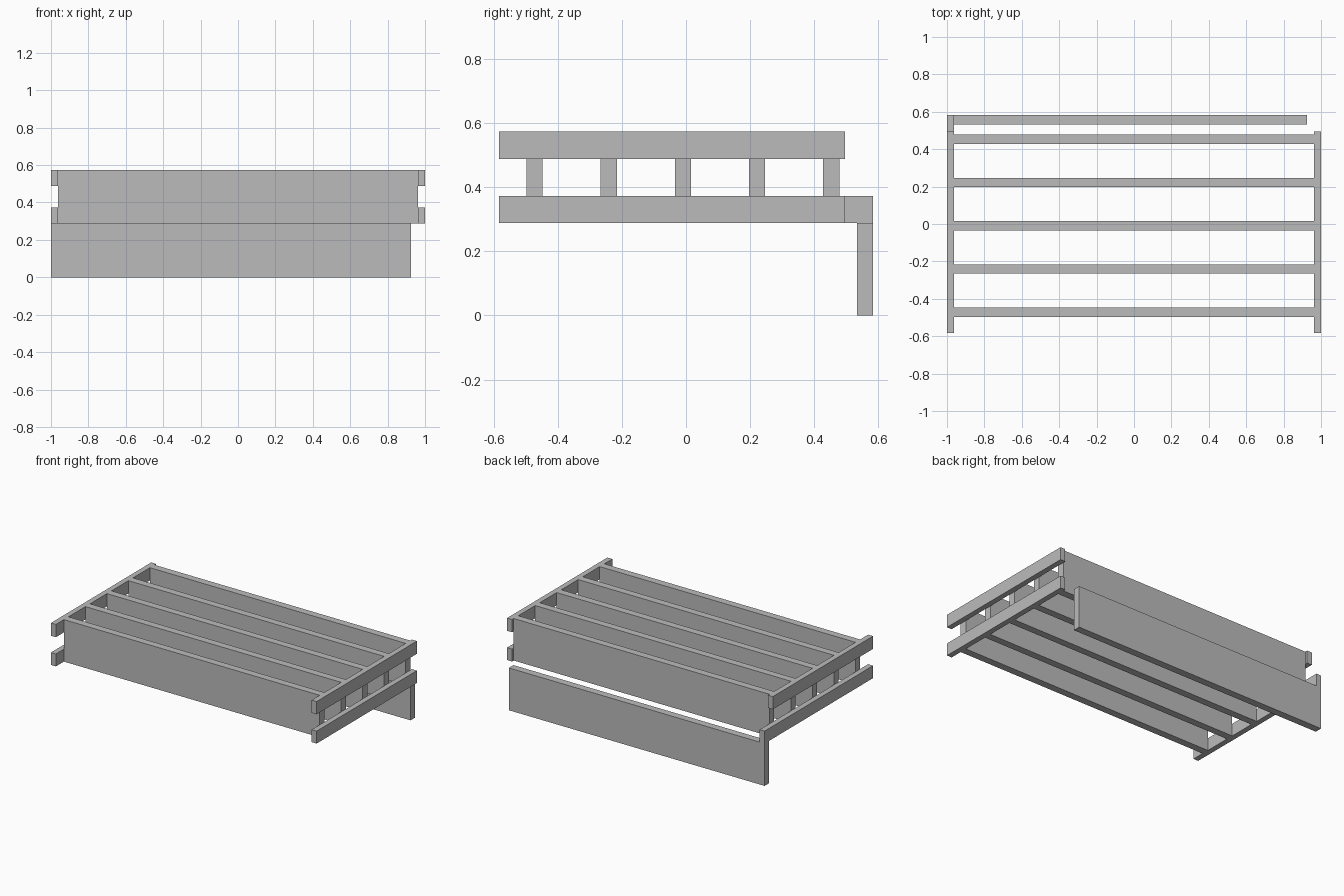
import bpy
import bmesh

if "Cube" in bpy.data.objects:
    bpy.data.objects.remove(bpy.data.objects["Cube"], do_unlink=True)

# Single plain grey
grey = bpy.data.materials.new("plain_grey")
grey.use_nodes = True
colour = (0.5, 0.5, 0.5, 1.0)
grey.diffuse_color = colour
grey.node_tree.nodes["Principled BSDF"].inputs["Base Color"].default_value = colour


def box(name, x, y, z):
    """Flat-faced beam spanning the given (low, high) range on each axis."""
    bm = bmesh.new()
    bmesh.ops.create_cube(bm, size=1.0)
    for v in bm.verts:
        v.co = [r[0] if c < 0 else r[1] for c, r in zip(v.co, (x, y, z))]
    mesh = bpy.data.meshes.new(name)
    bm.to_mesh(mesh)
    bm.free()
    mesh.materials.append(grey)
    obj = bpy.data.objects.new(name, mesh)
    bpy.context.collection.objects.link(obj)
    return obj


INNER = 0.963                      # inner face of the side rails
FRONT, BACK = -0.583, 0.495        # rail ends
LOWER, UPPER = (0.288, 0.373), (0.487, 0.574)

# Paired side rails
for side, x in (("left", (INNER, 1.0)), ("right", (-1.0, -INNER))):
    box(f"{side}_lower_rail", x, (FRONT, BACK), LOWER)
    box(f"{side}_upper_rail", x, (FRONT, BACK), UPPER)

# Five upright cross boards between the rails
for i in range(5):
    y = -0.472 + i * 0.2312
    box(f"cross_board_{i + 1}", (-INNER, INNER), (y - 0.025, y + 0.025),
        (LOWER[0], UPPER[1]))

# Rail extension that carries the hanging back board
box("right_rail_extension", (-1.0, -INNER), (BACK, 0.583), LOWER)
box("back_board", (-1.0, 0.926), (0.533, 0.583), (0.0, LOWER[0]))
